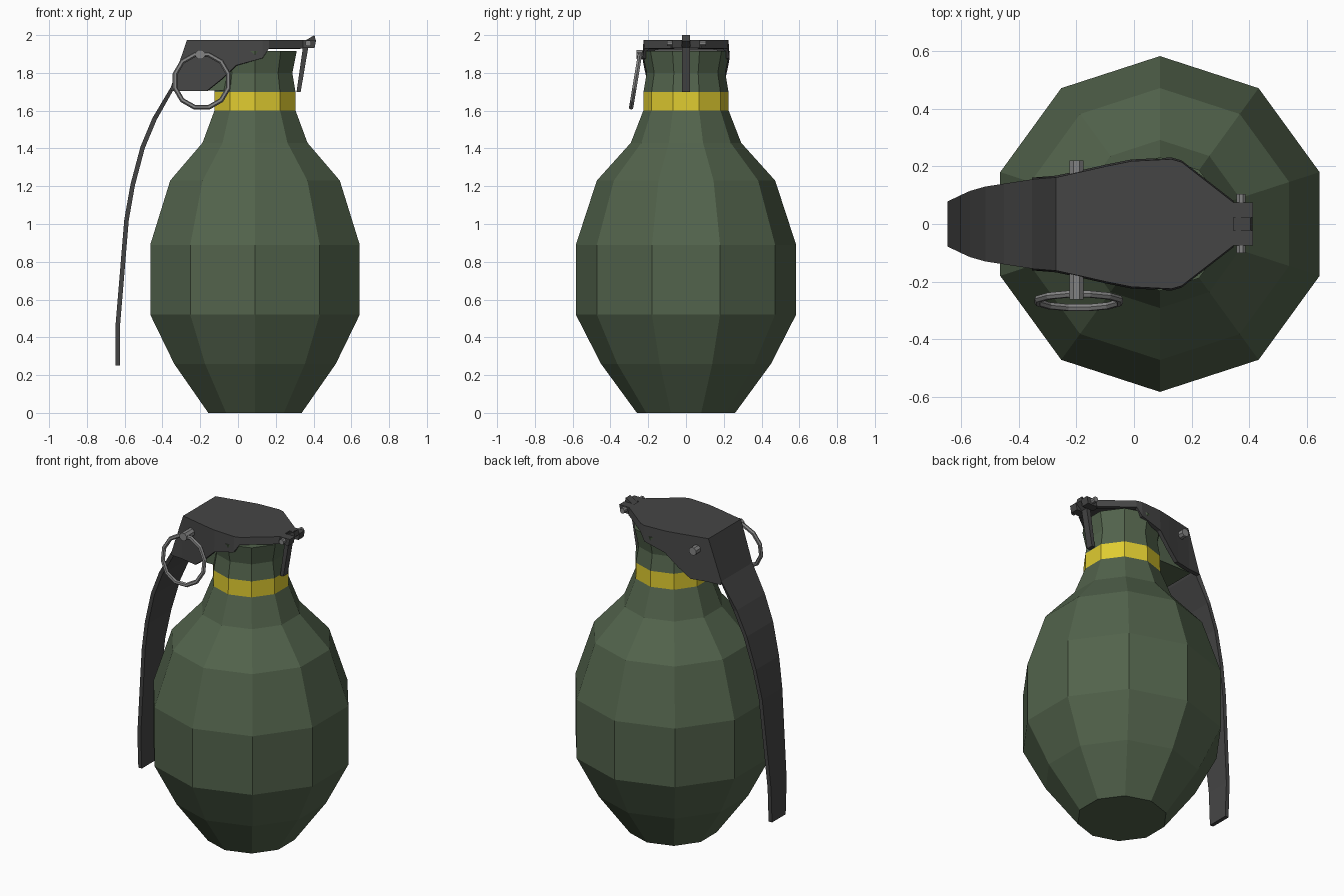
import bpy, bmesh, math
from mathutils import Matrix

if "Cube" in bpy.data.objects:
    bpy.data.objects.remove(bpy.data.objects["Cube"])


def material(name, rgb):
    m = bpy.data.materials.new(name)
    m.diffuse_color = (*rgb, 1)
    m.use_nodes = True
    m.node_tree.nodes["Principled BSDF"].inputs["Base Color"].default_value = m.diffuse_color
    return m


GREEN = material("olive_green", (0.085, 0.125, 0.072))
YELLOW = material("yellow", (0.74, 0.60, 0.03))
DARK = material("dark_grey", (0.06, 0.06, 0.06))
STEEL = material("steel_grey", (0.23, 0.23, 0.23))


def finish(bm, name, *mats, recalc=True):
    if recalc:
        bmesh.ops.recalc_face_normals(bm, faces=bm.faces)
    me = bpy.data.meshes.new(name)
    bm.to_mesh(me)
    bm.free()
    ob = bpy.data.objects.new(name, me)
    bpy.context.collection.objects.link(ob)
    for m in mats:
        me.materials.append(m)
    return ob


def extruded(name, profile, half, mat):
    """Extrude an xz profile symmetrically along y."""
    bm = bmesh.new()
    f = bm.faces.new([bm.verts.new((x, -half, z)) for x, z in profile])
    r = bmesh.ops.extrude_face_region(bm, geom=[f])
    vs = [g for g in r["geom"] if isinstance(g, bmesh.types.BMVert)]
    bmesh.ops.translate(bm, vec=(0, 2 * half, 0), verts=vs)
    return finish(bm, name, mat)


def rod(name, x, z, y0, y1, r, mat, sides=8):
    bm = bmesh.new()
    bmesh.ops.create_cone(
        bm, cap_ends=True, segments=sides, radius1=r, radius2=r, depth=y1 - y0,
        matrix=Matrix.Translation((x, (y0 + y1) / 2, z))
        @ Matrix.Rotation(math.pi / 2, 4, 'X') @ Matrix.Rotation(math.pi / sides, 4, 'Z'))
    return finish(bm, name, mat)


# Ten-sided turned body with a yellow band under the neck
profile = [(0.26, 0), (0.45, 0.26), (0.583, 0.52), (0.583, 0.89), (0.472, 1.23),
           (0.292, 1.43), (0.226, 1.60), (0.225, 1.70), (0.208, 1.80), (0.232, 1.915)]
bm = bmesh.new()
rings = []
for r, z in profile:
    angles = [math.radians(90 + 36 * k) for k in range(10)]
    rings.append([bm.verts.new((0.09 + r * math.cos(a), r * math.sin(a), z)) for a in angles])
for i, (lo, hi) in enumerate(zip(rings, rings[1:])):
    for k in range(10):
        n = (k + 1) % 10
        f = bm.faces.new((lo[k], lo[n], hi[n], hi[k]))
        f.material_index = 1 if i == 6 else 0
bm.faces.new(rings[0][::-1])
bm.faces.new(rings[-1])
finish(bm, "body", GREEN, YELLOW)

# Neck arm that sits inside the lever and carries the pull pin
extruded("neck_arm", [(-0.31, 1.708), (0.05, 1.708), (0.05, 1.915), (-0.25, 1.915)], 0.135, GREEN)

# Safety lever: rows of (x, top z, half width, skirt bottom z or None)
rows = [(0.345, 1.975, 0.075, 1.93), (0.165, 1.975, 0.215, 1.93), (0.13, 1.975, 0.225, 1.878),
        (-0.01, 1.975, 0.218, 1.84), (-0.09, 1.975, 0.202, 1.765), (-0.165, 1.975, 0.185, 1.705),
        (-0.27, 1.975, 0.162, 1.705), (-0.355, 1.725, 0.155, 1.705),
        (-0.452, 1.563, 0.14, None), (-0.516, 1.41, 0.13, None), (-0.569, 1.21, 0.115, None),
        (-0.602, 1.024, 0.10, None), (-0.648, 0.468, 0.078, None), (-0.648, 0.25, 0.068, None)]
bm = bmesh.new()
cols = []
for x, z, w, b in rows:
    left, right = bm.verts.new((x, w, z)), bm.verts.new((x, -w, z))
    low = [bm.verts.new((x, s * (w + 0.006), b)) for s in (1, -1)] if b else None
    cols.append((left, right, low))
for (l0, r0, b0), (l1, r1, b1) in zip(cols, cols[1:]):
    bm.faces.new((l0, l1, r1, r0))
    if b0 and b1:
        bm.faces.new((l0, b0[0], b1[0], l1))
        bm.faces.new((r0, r1, b1[1], b0[1]))
lever = finish(bm, "safety_lever", DARK, recalc=False)
mod = lever.modifiers.new("thickness", 'SOLIDIFY')
mod.thickness = 0.024
mod.offset = -1

# Hinge tabs at the end of the lever
for side, name in ((1, "back"), (-1, "front")):
    tab = extruded(name + "_hinge_tab",
                   [(0.325, 1.932), (0.405, 1.932), (0.414, 1.975), (0.325, 1.975)], 0.026, DARK)
    tab.location.y = side * 0.049

# Hinge tongue running down beside the neck
extruded("hinge_tongue", [(0.31, 1.70), (0.332, 1.70), (0.372, 1.935), (0.412, 1.97),
                          (0.405, 2.0), (0.345, 1.965), (0.343, 1.93)], 0.022, DARK)
rod("hinge_pin", 0.372, 1.957, -0.1, 0.105, 0.017, STEEL)

# Pull pin through the lever, and its ring
rod("pull_pin", -0.2, 1.898, -0.262, 0.22, 0.026, STEEL)
bm = bmesh.new()
N, M, R, T = 12, 6, 0.146, 0.013
loops = []
for i in range(N):
    a = 2 * math.pi * (i + 0.5) / N
    loop = []
    for j in range(M):
        b = 2 * math.pi * j / M
        d = R + T * math.cos(b)
        loop.append(bm.verts.new((d * math.cos(a), d * math.sin(a), T * math.sin(b))))
    loops.append(loop)
for i in range(N):
    p, q = loops[i], loops[(i + 1) % N]
    for j in range(M):
        k = (j + 1) % M
        bm.faces.new((p[j], q[j], q[k], p[k]))
ring = finish(bm, "pull_ring", STEEL)
ring.location = (-0.192, -0.267, 1.757)
ring.rotation_euler = (math.radians(80.5), 0, 0)
